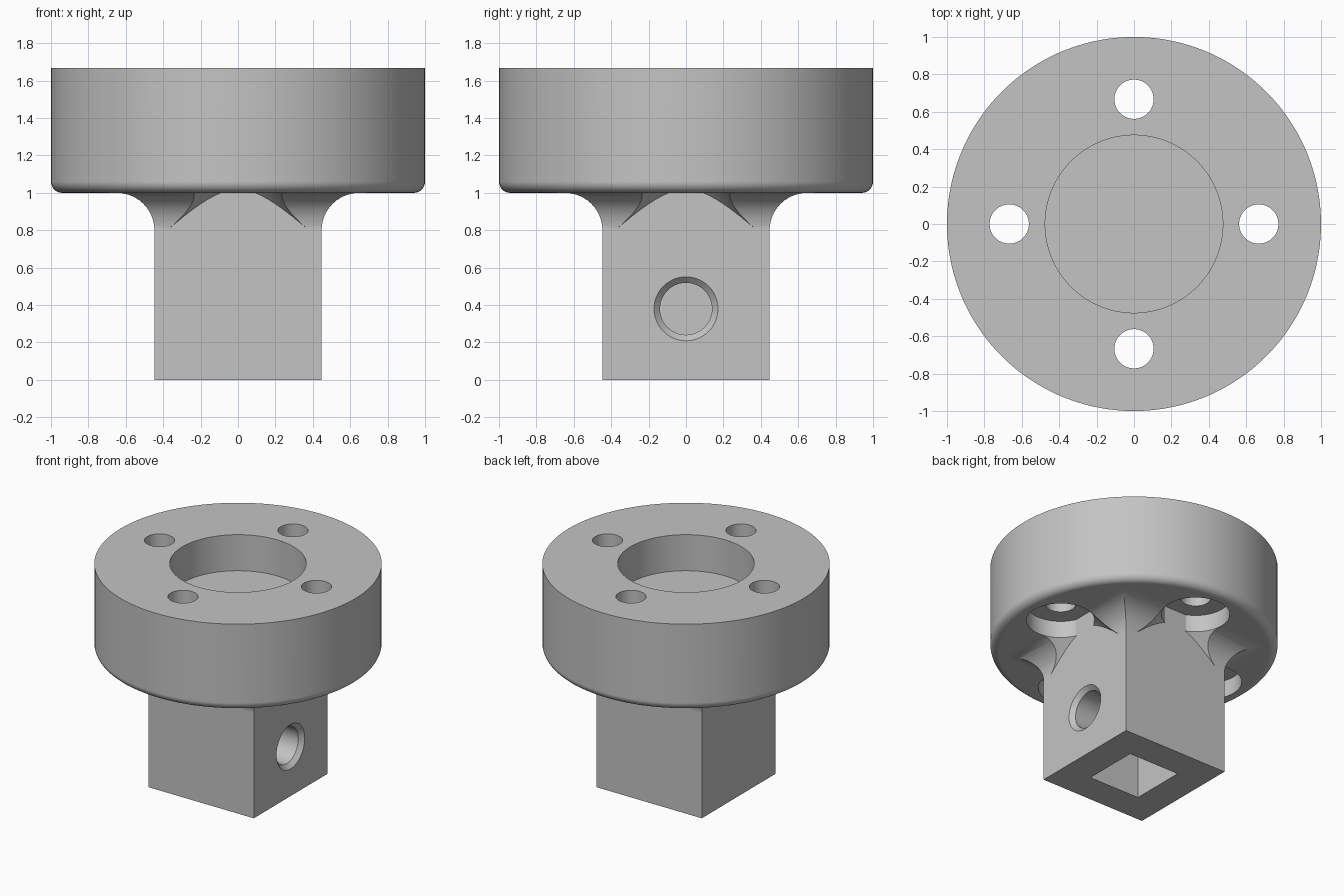
import bpy, bmesh
from math import pi, sin, cos, sqrt
from mathutils import Matrix

cube = bpy.data.objects.get("Cube")
if cube:
    bpy.data.objects.remove(cube, do_unlink=True)

grey = bpy.data.materials.new("plain grey")
grey.use_nodes = True
grey.diffuse_color = (0.55, 0.55, 0.55, 1)
grey.node_tree.nodes["Principled BSDF"].inputs["Base Color"].default_value = grey.diffuse_color


def loft(name, profile, sides=64, matrix=Matrix()):
    """Closed solid from a stack of (radius, height) rings."""
    bm = bmesh.new()
    rings = []
    for r, z in profile:
        angles = [2 * pi * (i + 0.5) / sides for i in range(sides)]
        rings.append([bm.verts.new((r * cos(a), r * sin(a), z)) for a in angles])
    for low, high in zip(rings, rings[1:]):
        for i in range(sides):
            j = (i + 1) % sides
            bm.faces.new((low[i], low[j], high[j], high[i]))
    bm.faces.new(rings[0][::-1])
    bm.faces.new(rings[-1])
    bm.transform(matrix)
    bmesh.ops.recalc_face_normals(bm, faces=bm.faces)
    mesh = bpy.data.meshes.new(name)
    bm.to_mesh(mesh)
    bm.free()
    mesh.materials.append(grey)
    obj = bpy.data.objects.new(name, mesh)
    bpy.context.collection.objects.link(obj)
    return obj


def square(name, profile):
    """Square loft given by half widths."""
    return loft(name, [(h * sqrt(2), z) for h, z in profile], sides=4)


def combine(target, tool, operation):
    mod = target.modifiers.new("combine", 'BOOLEAN')
    mod.operation = operation
    mod.solver = 'EXACT'
    mod.object = tool
    with bpy.context.temp_override(object=target, active_object=target):
        bpy.ops.object.modifier_apply(modifier=mod.name)
    bpy.data.objects.remove(tool, do_unlink=True)


STEM, TOP, FILLET, EDGE = 0.447, 1.667, 0.2, 0.06
HOLE_RING = 0.667
spots = [Matrix.Rotation(k * pi / 2, 4, 'Z') @ Matrix.Translation((HOLE_RING, 0, 0)) for k in range(4)]

# Round flange with a rounded lower edge and a recess in the top
steps = [k / 10 * pi / 2 for k in range(11)]
rounded = [(1 - EDGE + EDGE * sin(a), 1 + EDGE - EDGE * cos(a)) for a in steps]
body = loft("flanged_hub", rounded + [(1, TOP), (0.475, TOP), (0.475, 1.39)], sides=128)

# Mitred concave fillet under the flange
curve = [(STEM + FILLET * (1 - cos(a)), 1 - FILLET + FILLET * sin(a)) for a in steps]
curve[0] = (STEM - 0.001, 1 - FILLET)
combine(body, square("fillet_skirt", curve + [(STEM + FILLET, 1.05)]), 'UNION')

# Flared bolt head clearances
for spot in spots:
    flare = [(0.458, 0.78), (0.238, 1.0), (0.238, 1.13)]
    combine(body, loft("clearance_cutter", flare, matrix=spot), 'DIFFERENCE')

# Square stem, then its blind pocket
combine(body, square("square_stem", [(STEM, 0), (STEM, 1.2)]), 'UNION')
combine(body, square("pocket_cutter", [(0.215, -0.1), (0.215, 0.8)]), 'DIFFERENCE')

# Bolt holes through the flange
for spot in spots:
    combine(body, loft("bolt_cutter", [(0.105, 0.9), (0.105, 1.8)], 48, spot), 'DIFFERENCE')

# Chamfered screw hole in one side of the stem
sideways = Matrix.Translation((0, 0, 0.38)) @ Matrix.Rotation(pi / 2, 4, 'Y')
screw = [(0.139, 0.1), (0.139, STEM - 0.032), (0.171, STEM), (0.191, STEM + 0.02)]
combine(body, loft("screw_cutter", screw, 64, sideways), 'DIFFERENCE')

# Smooth curves, sharp edges
bpy.ops.object.select_all(action='DESELECT')
body.select_set(True)
bpy.context.view_layer.objects.active = body
bpy.ops.object.shade_smooth_by_angle(angle=pi / 6)
weighted = body.modifiers.new("weighted normals", 'WEIGHTED_NORMAL')
weighted.keep_sharp = True
